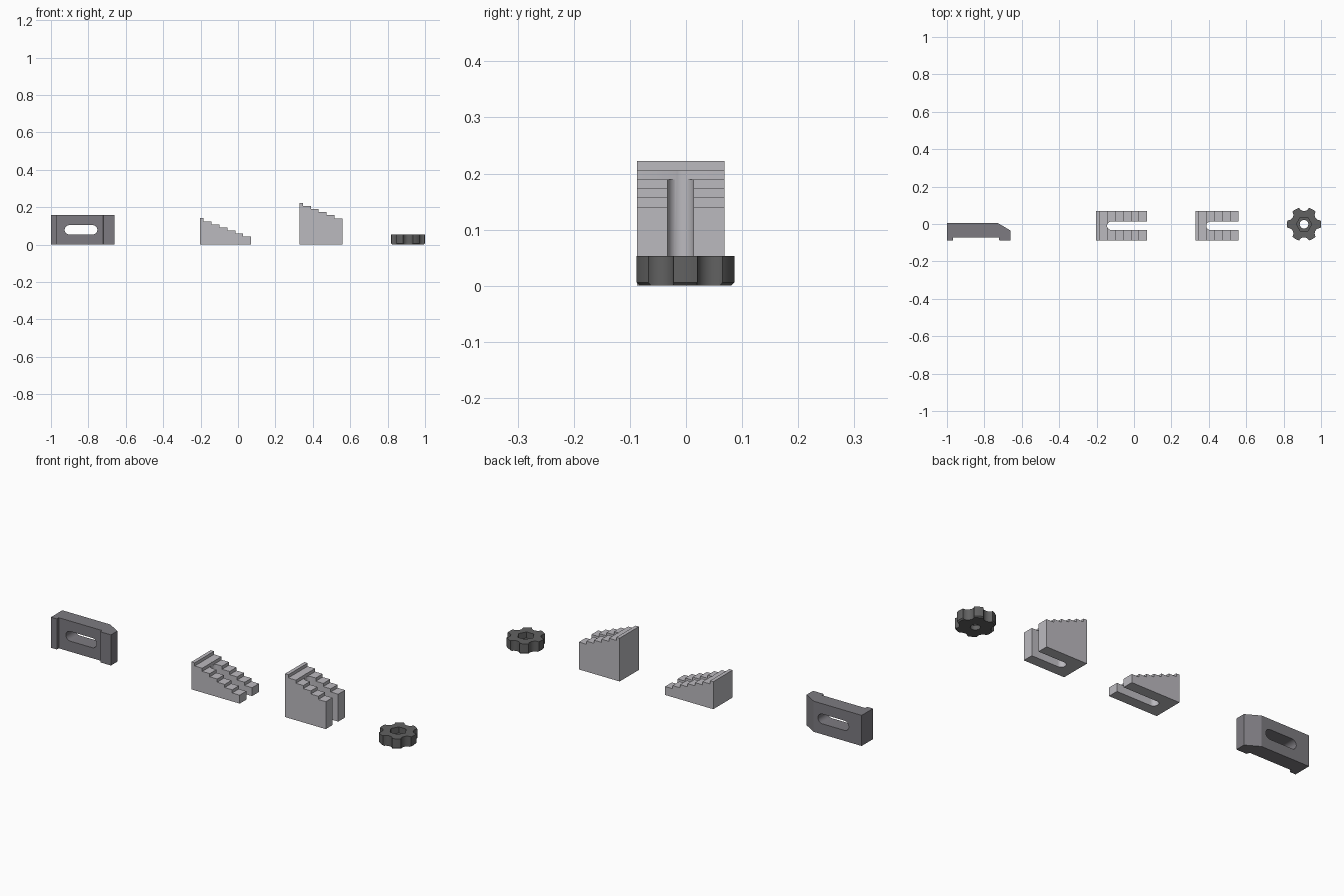
import bpy, bmesh
from math import sin, cos, pi, radians

if "Cube" in bpy.data.objects:
    bpy.data.objects.remove(bpy.data.objects["Cube"])


def material(name, color):
    m = bpy.data.materials.new(name)
    m.diffuse_color = (*color, 1)
    m.use_nodes = True
    m.node_tree.nodes["Principled BSDF"].inputs["Base Color"].default_value = m.diffuse_color
    return m


BAR = material("bar_grey", (.205, .198, .218))
BLOCK = material("block_grey", (.50, .49, .52))
KNOB = material("knob_dark", (.12, .12, .12))


def prism(name, pts, lo, hi, axis):
    """Extrude a 2D profile: axis 'z' uses (x, y) points, axis 'y' uses (x, z)."""
    place = (lambda a, b, t: (a, b, t)) if axis == 'z' else (lambda a, b, t: (a, t, b))
    bm = bmesh.new()
    bottom = [bm.verts.new(place(a, b, lo)) for a, b in pts]
    top = [bm.verts.new(place(a, b, hi)) for a, b in pts]
    bm.faces.new(bottom)
    bm.faces.new(top)
    n = len(pts)
    for i in range(n):
        j = (i + 1) % n
        bm.faces.new((bottom[i], bottom[j], top[j], top[i]))
    return to_object(name, bm)


def to_object(name, bm):
    bmesh.ops.recalc_face_normals(bm, faces=bm.faces)
    me = bpy.data.meshes.new(name)
    bm.to_mesh(me)
    bm.free()
    ob = bpy.data.objects.new(name, me)
    bpy.context.scene.collection.objects.link(ob)
    return ob


def arc(cx, cy, r, a0, a1, n=12):
    return [(cx + r * cos(radians(a0 + (a1 - a0) * i / n)),
             cy + r * sin(radians(a0 + (a1 - a0) * i / n))) for i in range(n + 1)]


def finish(ob, cutters, mat):
    """Cut the holes, drop the cutters, colour and shade by angle."""
    bpy.context.view_layer.objects.active = ob
    for c in cutters:
        c.hide_render = True
        m = ob.modifiers.new("cut", 'BOOLEAN')
        m.operation, m.solver, m.object = 'DIFFERENCE', 'EXACT', c
        bpy.ops.object.modifier_apply(modifier=m.name)
        bpy.data.objects.remove(c)
    ob.data.materials.clear()
    ob.data.materials.append(mat)
    bpy.ops.object.select_all(action='DESELECT')
    ob.select_set(True)
    bpy.ops.object.shade_smooth_by_angle(angle=radians(30))


# clamp bar lying on its side, with two feet and a sloped nose
bar = prism("clamp_bar", [(-1, .005), (-1, -.087), (-.967, -.087), (-.967, -.071),
                          (-.723, -.071), (-.72, -.087), (-.66, -.087),
                          (-.66, -.035), (-.728, .005)], 0, .157, 'z')
slot = arc(-.902, .079, .025, 90, 270) + arc(-.777, .079, .025, -90, 90)
finish(bar, [prism("slot_cutter", slot, -.2, .2, 'y')], BAR)


# stepped blocks, each with a round-ended slot open at the low end
def step_block(name, x0, top, levels, run=.0425, first=.0185, rise=.0163):
    pts = [(x0, 0), (x0, top)]
    x, z = x0 + first, top
    for i in range(levels):
        pts.append((x, z))
        if i < levels - 1:
            z -= rise
            pts.append((x, z))
            x += run
    pts.append((x, 0))
    block = prism(name, pts, -.087, .069, 'y')
    r, cy = .0232, -.0095
    start = x0 + first + run - .002
    cut = arc(start + r, cy, r, 90, 270) + [(x + .1, cy - r), (x + .1, cy + r)]
    finish(block, [prism("slot_cutter", cut, -.1, .4, 'z')], BLOCK)


step_block("low_step_block", -.203, .141, 7)
step_block("tall_step_block", .328, .222, 6)

# six-lobed knob: scalloped disc with chamfered bottom rim
KX, KY, R, H = .909, -.001, .091, .053
bm = bmesh.new()
n = 72
rings = [[bm.verts.new((KX + r * cos(2 * pi * i / n), KY + r * sin(2 * pi * i / n), z))
          for i in range(n)] for r, z in ((R - .006, 0), (R, .006), (R, H))]
bm.faces.new(rings[0])
bm.faces.new(rings[2])
for a, b in zip(rings, rings[1:]):
    for i in range(n):
        j = (i + 1) % n
        bm.faces.new((a[i], a[j], b[j], b[i]))
knob = to_object("knob", bm)

# finger scallops, hexagonal nut pocket and round bore
cutters = []
for k in range(6):
    a = radians(30 + 60 * k)
    d = R + .008
    cutters.append(prism("scallop_cutter",
                         arc(KX + d * cos(a), KY + d * sin(a), .0287, 0, 360, 32)[:-1],
                         -.1, .2, 'z'))
cutters.append(prism("nut_cutter", arc(KX, KY, .041, 0, 360, 6)[:-1], .022, .2, 'z'))
cutters.append(prism("bore_cutter", arc(KX, KY, .023, 0, 360, 32)[:-1], -.1, .1, 'z'))
finish(knob, cutters, KNOB)
